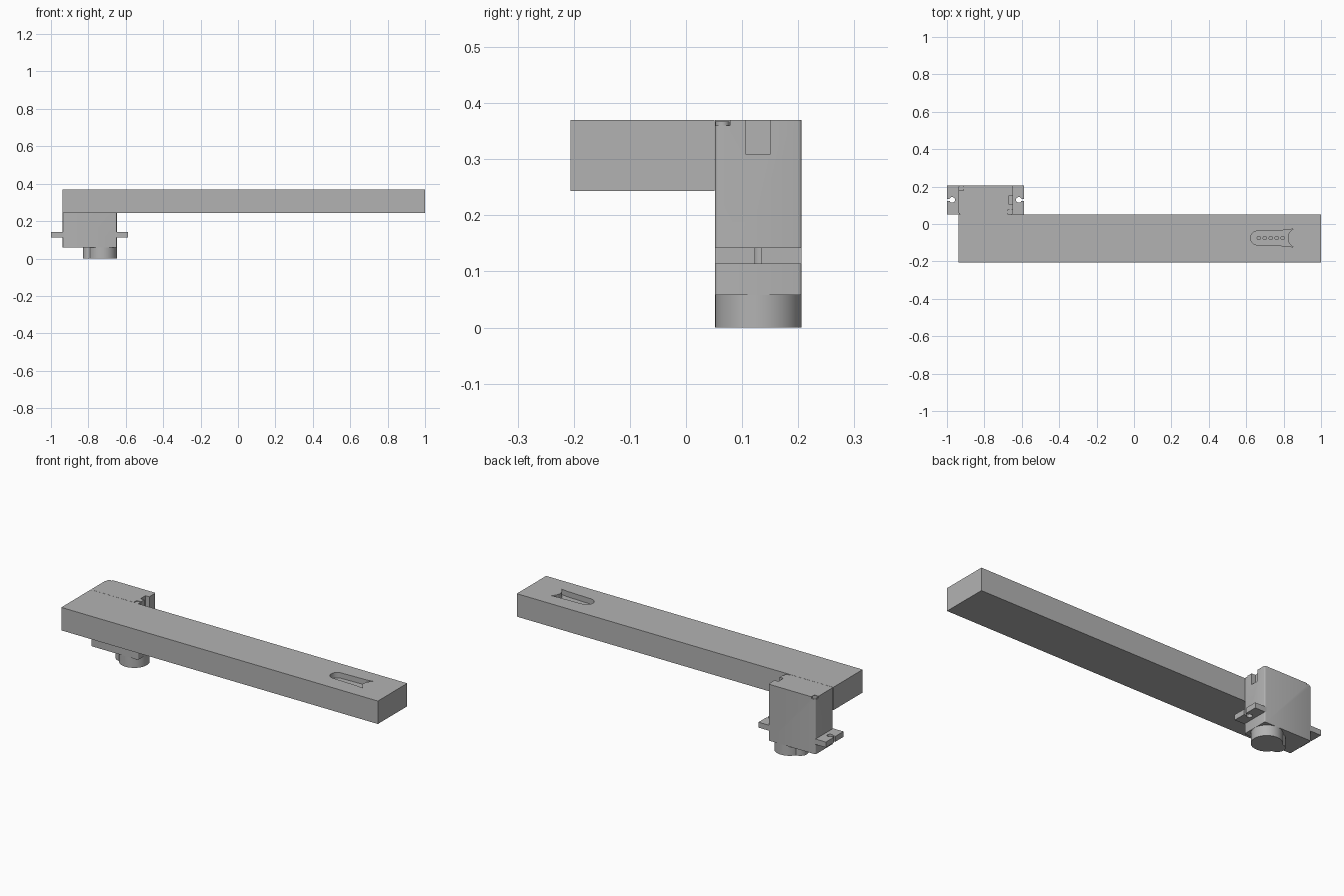
import bpy, bmesh, math

if "Cube" in bpy.data.objects:
    bpy.data.objects.remove(bpy.data.objects["Cube"])

grey = bpy.data.materials.new("plain grey")
grey.use_nodes = True
grey.diffuse_color = (0.45, 0.45, 0.45, 1)
grey.node_tree.nodes["Principled BSDF"].inputs["Base Color"].default_value = (0.45, 0.45, 0.45, 1)


def prism(name, outline, z0, z1):
    """Extrude a flat outline from z0 to z1."""
    bm = bmesh.new()
    face = bm.faces.new([bm.verts.new((x, y, z0)) for x, y in outline])
    new = bmesh.ops.extrude_face_region(bm, geom=[face])["geom"]
    top = [v for v in new if isinstance(v, bmesh.types.BMVert)]
    bmesh.ops.translate(bm, verts=top, vec=(0, 0, z1 - z0))
    bmesh.ops.recalc_face_normals(bm, faces=bm.faces)
    mesh = bpy.data.meshes.new(name)
    bm.to_mesh(mesh)
    bm.free()
    mesh.materials.append(grey)
    obj = bpy.data.objects.new(name, mesh)
    bpy.context.collection.objects.link(obj)
    return obj


def arc(cx, cy, r, a0, a1, n):
    angles = [math.radians(a0 + (a1 - a0) * i / n) for i in range(n + 1)]
    return [(cx + r * math.cos(a), cy + r * math.sin(a)) for a in angles]


def box(name, x0, x1, y0, y1, z0, z1):
    return prism(name, [(x0, y0), (x1, y0), (x1, y1), (x0, y1)], z0, z1)


def cylinder(name, x, y, r, z0, z1, n=48):
    return prism(name, arc(x, y, r, 0, 360, n)[:-1], z0, z1)


def apply_modifiers(obj):
    bpy.context.view_layer.update()
    graph = bpy.context.evaluated_depsgraph_get()
    mesh = bpy.data.meshes.new_from_object(obj.evaluated_get(graph))
    obj.modifiers.clear()
    obj.data = mesh


def cut(obj, cutters):
    for cutter in cutters:
        cutter.hide_render = True
        mod = obj.modifiers.new("cut", "BOOLEAN")
        mod.operation, mod.solver, mod.object = "DIFFERENCE", "EXACT", cutter
        apply_modifiers(obj)
        bpy.data.objects.remove(cutter)


def smooth(obj):
    bpy.ops.object.select_all(action="DESELECT")
    obj.select_set(True)
    bpy.context.view_layer.objects.active = obj
    bpy.ops.object.shade_smooth_by_angle(angle=math.radians(35))


TOP = 0.37
Y0, Y1 = 0.052, 0.206
YM = (Y0 + Y1) / 2
X0, X1 = -0.937, -0.648

# Long arm with a horn-shaped pocket and a row of holes in its floor
arm = box("arm", -0.937, 1.0, -0.206, 0.051, 0.243, TOP)
py = -0.075
outline = arc(0.66, py, 0.037, 95, 265, 20)
outline += [(0.81, py - 0.042)]
outline += arc(0.875, py, 0.053, 246, 114, 16)
outline += [(0.81, py + 0.042)]
pocket = prism("pocket_cutter", outline, TOP - 0.03, TOP + 0.02)
holes = [cylinder("hole_cutter", 0.667 + 0.032 * i, py, 0.009, TOP - 0.05, TOP + 0.02, 16)
         for i in range(5)]
cut(arm, [pocket] + holes)
smooth(arm)

# Motor case with softened upright edges
case = box("motor_case", X0, X1, Y0, Y1, 0.058, TOP)
bm = bmesh.new()
bm.from_mesh(case.data)
upright = [e for e in bm.edges if abs(e.verts[0].co.z - e.verts[1].co.z) > 0.1]
bmesh.ops.bevel(bm, geom=upright, offset=0.006, segments=3, affect="EDGES", profile=0.5)
bm.to_mesh(case.data)
bm.free()

# Cable notch and two corner screw seats
s = 0.026
cut(case, [
    box("cable_notch_cutter", X1 - 0.023, X1 + 0.02, 0.107, 0.15, 0.308, TOP + 0.02),
    box("seat_cutter", X1 - s, X1 + 0.02, Y0 - 0.02, Y0 + s, TOP - 0.01, TOP + 0.02),
    box("seat_cutter", X0 - 0.02, X0 + s, Y1 - s, Y1 + 0.02, TOP - 0.01, TOP + 0.02),
])
smooth(case)
for name, x, y in (("front_screw", X1 - s / 2, Y0 + s / 2), ("back_screw", X0 + s / 2, Y1 - s / 2)):
    smooth(cylinder(name, x, y, 0.0125, TOP - 0.015, TOP - 0.003, 24))

# Mounting tabs with open keyhole slots
for name, inner, outer, side in (("right_tab", X0, -1.0, -1), ("left_tab", X1, -0.588, 1)):
    tab = box(name, min(inner - side * 0.01, outer), max(inner - side * 0.01, outer),
              Y0, Y1, 0.113, 0.143)
    hx = outer - side * 0.028
    cut(tab, [
        cylinder("tab_hole_cutter", hx, YM, 0.015, 0.1, 0.16, 32),
        box("tab_slot_cutter", min(hx, outer + side * 0.02), max(hx, outer + side * 0.02),
            YM - 0.006, YM + 0.006, 0.1, 0.16),
    ])
    smooth(tab)

# Gear housing under the case
smooth(cylinder("gear_housing", X1 - 0.077, YM, 0.077, 0, 0.06, 64))
smooth(cylinder("small_gear_housing", -0.79, YM, 0.04, 0, 0.06, 40))
